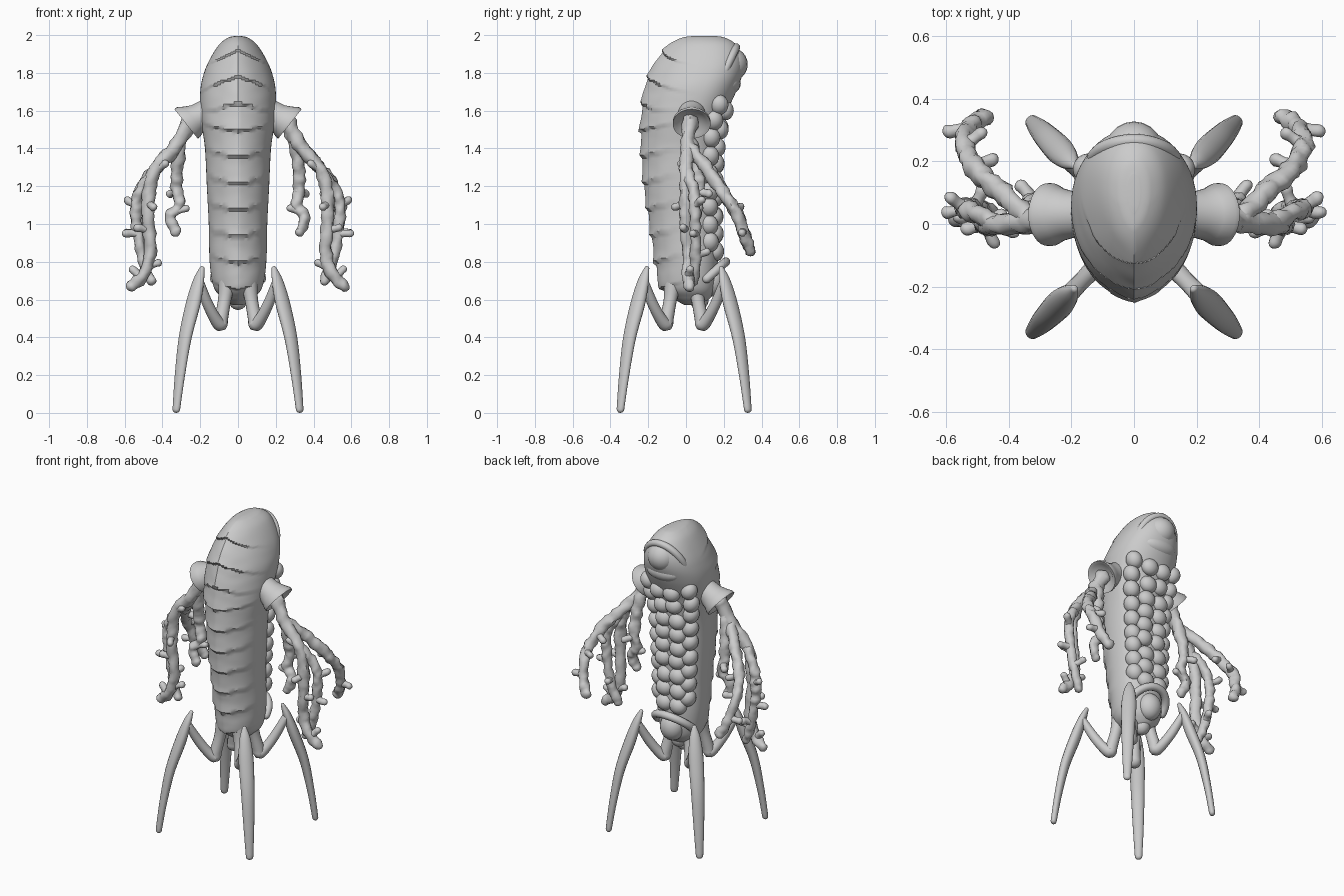
import bpy, bmesh, math, random
from mathutils import Vector, Matrix, noise

random.seed(4)
cube = bpy.data.objects.get("Cube")
if cube:
    bpy.data.objects.remove(cube)

GREY = (0.6, 0.6, 0.6, 1)
mat = bpy.data.materials.new("pale grey")
mat.use_nodes = True
mat.diffuse_color = GREY
bsdf = mat.node_tree.nodes["Principled BSDF"]
bsdf.inputs["Base Color"].default_value = GREY
bsdf.inputs["Roughness"].default_value = 0.7


def finish(name, bm, angle=50):
    bmesh.ops.recalc_face_normals(bm, faces=bm.faces)
    mesh = bpy.data.meshes.new(name)
    bm.to_mesh(mesh)
    bm.free()
    mesh.materials.append(mat)
    ob = bpy.data.objects.new(name, mesh)
    bpy.context.collection.objects.link(ob)
    bpy.ops.object.select_all(action='DESELECT')
    ob.select_set(True)
    bpy.context.view_layer.objects.active = ob
    bpy.ops.object.shade_smooth_by_angle(angle=math.radians(angle))
    return ob


def skin_rings(bm, rings):
    loops = [[bm.verts.new(p) for p in r] for r in rings]
    n = len(loops[0])
    for a, b in zip(loops, loops[1:]):
        for i in range(n):
            j = (i + 1) % n
            bm.faces.new((a[i], a[j], b[j], b[i]))
    bm.faces.new(loops[0])
    bm.faces.new(loops[-1])


def spline(rows, u):
    """Smooth interpolation through rows of equal length, u from 0 to 1."""
    f = u * (len(rows) - 1)
    i = min(int(f), len(rows) - 2)
    t = f - i
    a, b, c, d = (rows[min(max(k, 0), len(rows) - 1)] for k in range(i - 1, i + 3))
    return [0.5 * (2 * q + (r - p) * t + (2 * p - 5 * q + 4 * r - s) * t * t
                   + (3 * q - p - 3 * r + s) * t ** 3) for p, q, r, s in zip(a, b, c, d)]


def tube(bm, rows, ref=(1, 0, 0), steps=24, sides=12, rough=0.0):
    """Round-ended tube; each row is x, y, z, half width along ref, half depth."""
    samples = [spline(rows, k / steps) for k in range(steps + 1)]
    pts = [Vector(s[:3]) for s in samples]
    sections = []
    for k, s in enumerate(samples):
        t = (pts[min(k + 1, steps)] - pts[max(k - 1, 0)]).normalized()
        caps = [(0, 1)]
        rounding = [(math.sin(q), math.cos(q)) for q in (0.5, 1.0, 1.45)]
        if k == 0:
            caps = [(-h, c) for h, c in reversed(rounding)] + caps
        if k == steps:
            caps = caps + rounding
        side = Vector(ref) - t * t.dot(Vector(ref))
        side.normalize()
        up = t.cross(side)
        for h, c in caps:
            ring = []
            for i in range(sides):
                q = math.tau * i / sides
                o = side * math.cos(q) * s[3] * c + up * math.sin(q) * s[4] * c
                p = pts[k] + t * h * min(s[3], s[4])
                o *= 1 + rough * noise.noise((p + o) * 28)
                ring.append(p + o)
            sections.append(ring)
    skin_rings(bm, sections)


def ball(bm, centre, radii, tilt=0):
    m = Matrix.Translation(centre) @ Matrix.Rotation(tilt, 4, 'Y') @ Matrix.Diagonal((*radii, 1))
    bmesh.ops.create_uvsphere(bm, u_segments=20, v_segments=12, radius=1, matrix=m)


# Trunk: height, half width, front edge, back edge
BODY = [(0.57, 0.03, -0.01, 0.08), (0.61, 0.085, -0.08, 0.13), (0.67, 0.13, -0.14, 0.16),
        (0.8, 0.15, -0.165, 0.17), (1.0, 0.155, -0.195, 0.165), (1.2, 0.165, -0.225, 0.165),
        (1.4, 0.175, -0.24, 0.175), (1.55, 0.195, -0.24, 0.2), (1.7, 0.2, -0.225, 0.265),
        (1.8, 0.18, -0.195, 0.3), (1.88, 0.145, -0.15, 0.3), (1.95, 0.1, -0.09, 0.265),
        (1.985, 0.055, -0.03, 0.21), (1.995, 0.02, 0.03, 0.16)]


def body_at(z):
    for a, b in zip(BODY, BODY[1:]):
        if z <= b[0]:
            t = (z - a[0]) / (b[0] - a[0])
            return [p + (q - p) * t for p, q in zip(a, b)]
    return BODY[-1]


# Armoured body with a front keel and overlapping plates
bm = bmesh.new()
rings = []
ROWS, SIDES = 150, 64
for k in range(ROWS + 1):
    z, w, front, back = spline(BODY, k / ROWS)
    mid = front + (back - front) * 0.58
    ring = []
    for i in range(SIDES):
        a = math.tau * i / SIDES
        s, c = math.sin(a), math.cos(a)
        if s < 0:
            fold = math.asin(min(1, -s)) * 2 / math.pi
            chevron = 0.05 * fold if z < 1.6 else -0.1 * fold
            phase = ((z + chevron) / 0.14) % 1
            lip = 0.022 * (1 - phase) ** 2 * min(1, -s * 1.6) * min(1, w / 0.12)
            lip += 0.004 * noise.noise(Vector((c, s, z * 9)) * 2)
            x = w * c * (1 + lip)
            y = mid - (mid - front) * (0.7 * -s + 0.3 * fold) + lip * s * 0.8 + 0.006 * -s
        else:
            x = w * c
            y = mid + (back - mid) * s ** 0.85
        ring.append((x, y, z))
    rings.append(ring)
skin_rings(bm, rings)
finish("armoured_body", bm, 35)

# Cushioned segments down the back
bm = bmesh.new()
for row in range(9):
    z = 0.86 + row * 0.092
    for s in (1, -1):
        back = body_at(z)[3]
        j = random.uniform(-0.008, 0.008)
        ball(bm, (s * 0.047 + j, back - 0.012, z + j), (0.055, 0.045, 0.052), j * 30)
        w = body_at(z + 0.04)[1]
        ball(bm, (s * (w - 0.052), back - 0.045, z + 0.04 - j), (0.048, 0.05, 0.055), s * 0.4)
finish("back_cushions", bm)

# Rounded face with its hood
bm = bmesh.new()
ball(bm, (0, 0.235, 1.845), (0.092, 0.092, 0.09))
ball(bm, (0, 0.225, 1.745), (0.12, 0.065, 0.06))
finish("face", bm)
bm = bmesh.new()
hood = [(0.135 * math.cos(q), 0.19 + 0.075 * math.sin(q), 1.78 + 0.155 * math.sin(q), 0.022, 0.022)
        for q in [math.pi * k / 8 for k in range(9)]]
tube(bm, hood, ref=(0, 1, 0), steps=32)
finish("face_hood", bm)

# Tail bulb under a lower lip
bm = bmesh.new()
ball(bm, (0, 0.14, 0.7), (0.075, 0.07, 0.085))
ball(bm, (0, 0.07, 0.6), (0.05, 0.05, 0.055))
finish("tail_bulb", bm)
bm = bmesh.new()
lip = [(0.125 * math.cos(q), 0.11 + 0.1 * math.sin(q), 0.71 + 0.09 * math.sin(q), 0.024, 0.024)
       for q in [math.pi * k / 8 for k in range(9)]]
tube(bm, lip, ref=(0, 1, 0), steps=32)
finish("tail_lip", bm)

# Branching arms: x, y, z, radius along each limb
OUTER = [(0.26, 0.02, 1.54, 0.042), (0.33, 0.01, 1.41, 0.038), (0.43, 0, 1.3, 0.034),
         (0.47, 0, 1.17, 0.034), (0.475, 0, 1.03, 0.034), (0.465, 0.01, 0.85, 0.032),
         (0.5, 0.01, 0.73, 0.032), (0.565, 0.02, 0.67, 0.028)]
REAR = [(0.34, 0.02, 1.4, 0.034), (0.42, 0.1, 1.31, 0.034), (0.49, 0.16, 1.22, 0.034),
        (0.53, 0.22, 1.13, 0.032), (0.54, 0.27, 1.05, 0.032), (0.52, 0.31, 0.94, 0.03),
        (0.48, 0.34, 0.86, 0.03)]
INNER = [(0.3, 0.02, 1.46, 0.034), (0.32, 0.05, 1.32, 0.034), (0.325, 0.07, 1.2, 0.03),
         (0.31, 0.06, 1.1, 0.03), (0.355, 0.05, 1.04, 0.028), (0.33, 0.04, 0.96, 0.028)]
SIDE = [(0.45, 0.01, 1.27, 0.03), (0.52, 0.04, 1.17, 0.03), (0.54, 0.05, 1.07, 0.03),
        (0.53, 0.05, 0.95, 0.028), (0.5, 0.05, 0.8, 0.028), (0.46, 0.04, 0.7, 0.026)]
LIMBS = {"outer": OUTER, "rear": REAR, "inner": INNER, "side": SIDE}
# Twigs: limb, place along it, direction
TWIGS = [("outer", 0.3, (-1, -0.5, 0.6)), ("outer", 0.5, (-0.5, -1, -0.2)),
         ("outer", 0.62, (1, -0.3, 0.2)), ("outer", 0.8, (-1, 0.3, 0.4)),
         ("outer", 0.88, (1, 0.2, 0.9)), ("rear", 0.4, (-0.8, 0.3, -0.3)),
         ("rear", 0.8, (1, -0.1, -0.1)), ("rear", 0.6, (-0.7, 0.5, 0.1)),
         ("inner", 0.45, (0.6, 0.8, -0.2)), ("inner", 0.72, (-1, 0, 0.3)),
         ("side", 0.35, (0.8, 0.6, 0.5)), ("side", 0.6, (1, -0.2, 0)),
         ("side", 0.75, (-0.4, 1, 0.3))]
for s, label in ((1, "left"), (-1, "right")):
    flip = lambda p: (s * p[0], *p[1:])
    bm = bmesh.new()
    for rows in LIMBS.values():
        tube(bm, [flip(p) + (p[3],) for p in rows], steps=44, rough=0.4)
    for limb, u, d in TWIGS:
        base = spline(LIMBS[limb], u)
        d = Vector(d).normalized()
        rows = [flip(tuple(Vector(base[:3]) + d * h)) + (r, r)
                for h, r in ((0, 0.025), (0.035, 0.02), (0.065, 0.021))]
        tube(bm, rows, ref=Vector(flip(tuple(d))).orthogonal(), steps=6, sides=10, rough=0.3)
    finish(label + "_branching_arm", bm, 60)

    # Flared shoulder cup
    bm = bmesh.new()
    cup = [(0.15, 0.6, 0.07), (0.2, 0.57, 0.075), (0.235, 0.555, 0.085),
           (0.262, 0.54, 0.1), (0.275, 0.53, 0.1), (0.27, 0.535, 0.08), (0.25, 0.55, 0.05)]
    rings = []
    for x, z, r in cup:
        rings.append([(s * (x + 0.62 * r * math.cos(q)), 0.03 + r * math.sin(q),
                       1 + z + 0.78 * r * math.cos(q)) for q in
                      [math.tau * i / 32 for i in range(32)]])
    skin_rings(bm, rings)
    finish(label + "_shoulder_cup", bm, 60)

# Four bladed legs on the diagonals: reach, height, half width, half depth
BLADE = [(0.27, 0.765, 0.014, 0.012), (0.295, 0.7, 0.034, 0.024), (0.335, 0.58, 0.045, 0.032),
         (0.395, 0.4, 0.04, 0.028), (0.435, 0.2, 0.032, 0.022), (0.462, 0.018, 0.022, 0.018)]
BRACE = [(0.08, 0.7, 0.05, 0.045), (0.1, 0.6, 0.036, 0.034), (0.125, 0.5, 0.036, 0.036),
         (0.135, 0.468, 0.038, 0.036), (0.18, 0.51, 0.032, 0.03), (0.235, 0.59, 0.028, 0.028),
         (0.29, 0.69, 0.03, 0.022)]
for sx, side in ((1, "left"), (-1, "right")):
    for sy, end in ((-1, "front"), (1, "rear")):
        bm = bmesh.new()
        across = Vector((-sy, sx, 0)).normalized()
        for rows in (BLADE, BRACE):
            tube(bm, [(sx * r * 0.707, sy * r * 0.73 - 0.01, z, a, b) for r, z, a, b in rows],
                 ref=across, steps=30, sides=16)
        finish(end + "_" + side + "_leg", bm, 60)
